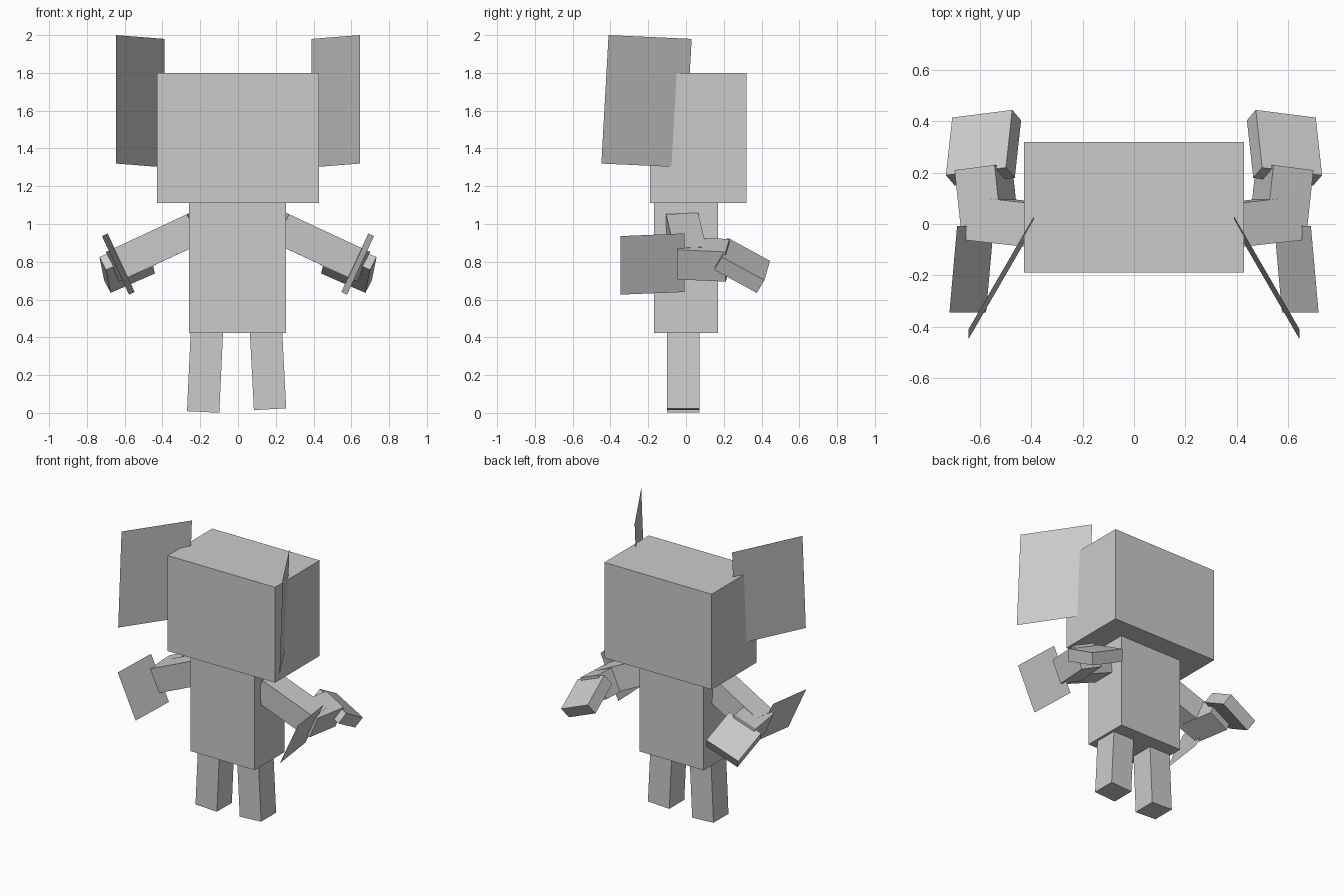
import bpy, bmesh
from mathutils import Vector
from itertools import product

cube = bpy.data.objects.get("Cube")
if cube:
    bpy.data.objects.remove(cube, do_unlink=True)

U = 0.0857  # modelling unit

grey = bpy.data.materials.new("plain grey")
grey.use_nodes = True
grey.diffuse_color = (0.6, 0.6, 0.6, 1)
grey.node_tree.nodes["Principled BSDF"].inputs["Base Color"].default_value = (0.6, 0.6, 0.6, 1)


def finish(name, bm):
    bmesh.ops.recalc_face_normals(bm, faces=bm.faces)
    mesh = bpy.data.meshes.new(name)
    bm.to_mesh(mesh)
    bm.free()
    mesh.materials.append(grey)
    bpy.context.collection.objects.link(bpy.data.objects.new(name, mesh))


def box(name, corner, a, b, c, side=1):
    """Box from one corner and three edge vectors; side -1 mirrors it in x."""
    bm = bmesh.new()
    for i, j, k in product((0, 1), repeat=3):
        p = Vector(corner) + i * Vector(a) + j * Vector(b) + k * Vector(c)
        bm.verts.new((p.x * side, p.y, p.z))
    bmesh.ops.convex_hull(bm, input=bm.verts)
    bmesh.ops.dissolve_limit(bm, angle_limit=0.01, verts=bm.verts, edges=bm.edges)
    finish(name, bm)


def sheet(name, corner, a, b, side):
    """Flat four-sided panel from one corner and two edge vectors."""
    bm = bmesh.new()
    o, a, b = Vector(corner), Vector(a), Vector(b)
    verts = [bm.verts.new((p.x * side, p.y, p.z)) for p in (o, o + a, o + a + b, o + b)]
    bm.faces.new(verts)
    finish(name, bm)


def frame(x_hint, y_hint):
    """Square set of axes close to the two given directions."""
    x = Vector(x_hint).normalized()
    y = Vector(y_hint)
    y = (y - y.dot(x) * x).normalized()
    return x, y, x.cross(y)


# Head and body
box("head", (-0.43, -0.19, 1.11), (0.86, 0, 0), (0, 0.51, 0), (0, 0, 0.69))
box("body", (-0.26, -0.17, 0.423), (0.513, 0, 0), (0, 0.34, 0), (0, 0, 0.687))

# Legs, splayed slightly
leg_y = (0, 2 * U, 0)
box("right_leg", (-0.27, -0.10, 0.009), (0.171, 0, -0.008), leg_y, (0.02, 0, 5 * U))
box("left_leg", (0.084, -0.10, 0.015), (0.171, 0, 0.009), leg_y, (-0.022, 0, 5 * U))

for side, word in ((1, "left"), (-1, "right")):
    # Ear panel
    sheet(word + "_ear", (0.39, 0.03, 1.98), (0.255, -0.44, 0.02), (0, -0.038, -0.68), side)

    # Upper arm, hanging outward
    x, y, z = frame((0.9, 0.1, -0.42), (-0.09, 0.995, 0.04))
    box(word + "_upper_arm", (0.27, -0.106, 1.052), 5 * U * x, 2 * U * y, -2 * U * z, side)

    # Square panel on the end of the arm
    sheet(word + "_arm_panel", (0.69, -0.008, 0.95), (0.03, -0.338, -0.014),
          (-0.143, 0, -0.31), side)

    # Forearm, pointing backward
    x, y, z = frame((0.914, -0.117, -0.4), (0.12, 0.99, -0.05))
    box(word + "_forearm", (0.70, 0.21, 0.852), -2 * U * x, -3 * U * y, -2 * U * z, side)

    # Flat hand, drooping from the forearm
    x, y, z = frame((0.914, -0.117, -0.4), (-0.097, 0.895, -0.487))
    box(word + "_hand", (0.475, 0.445, 0.805), 3 * U * x, -3 * U * y, -U * z, side)
